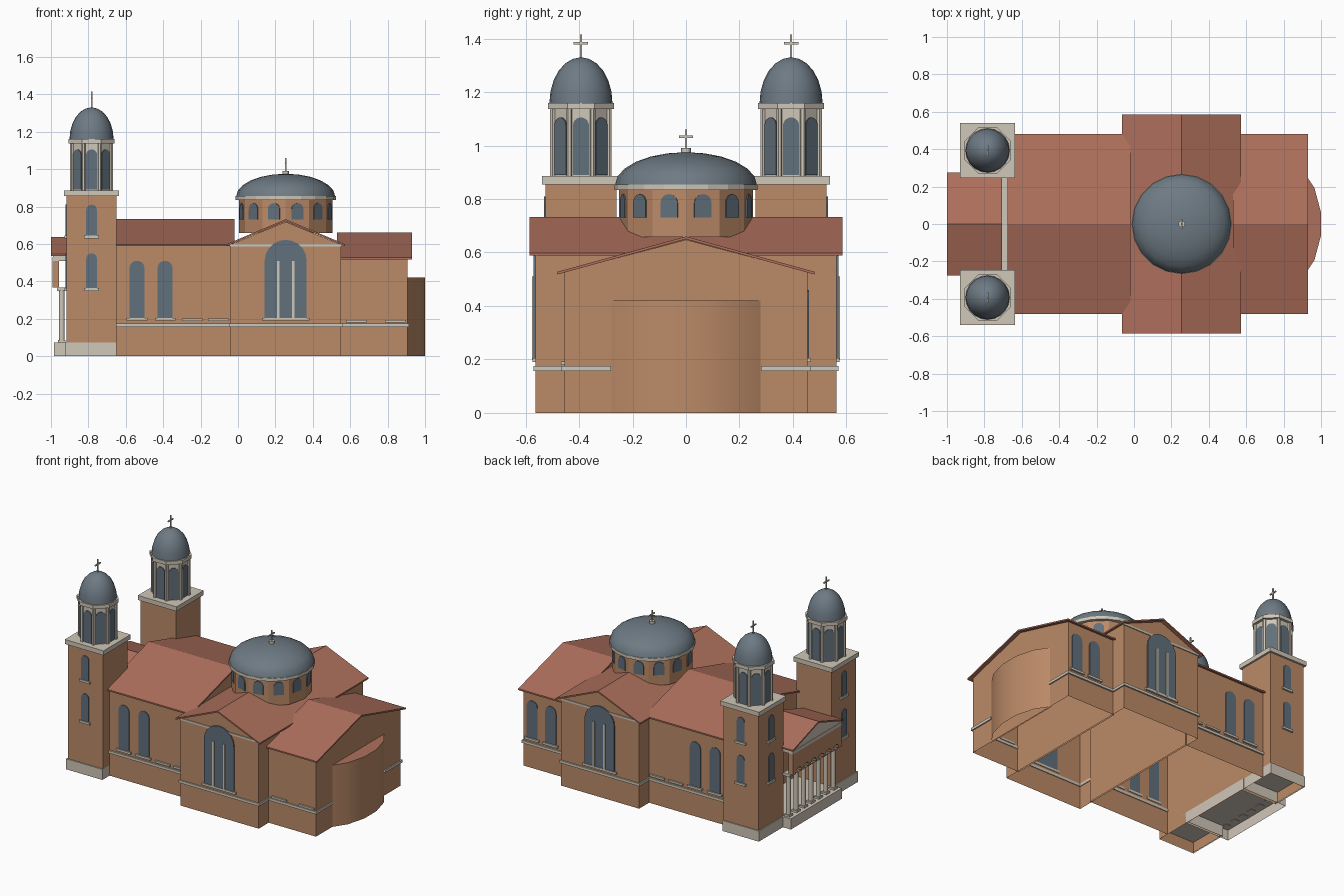
import bpy, bmesh
from math import sin, cos, pi, radians
from mathutils import Matrix, Vector

cube = bpy.data.objects.get("Cube")
if cube:
    bpy.data.objects.remove(cube, do_unlink=True)


def material(name, rgb):
    m = bpy.data.materials.new(name)
    m.use_nodes = True
    m.diffuse_color = (*rgb, 1)
    m.node_tree.nodes["Principled BSDF"].inputs["Base Color"].default_value = (*rgb, 1)
    return m


WALL = material("brick_tan", (0.50, 0.255, 0.137))
ROOF = material("tile_red", (0.42, 0.16, 0.107))
DOME = material("slate_grey", (0.155, 0.195, 0.23))
GLASS = material("window_blue_grey", (0.12, 0.162, 0.20))
STONE = material("pale_stone", (0.63, 0.57, 0.48))


def finish(name, bm, mats, smooth=False):
    me = bpy.data.meshes.new(name)
    bm.to_mesh(me)
    bm.free()
    for m in mats:
        me.materials.append(m)
    ob = bpy.data.objects.new(name, me)
    bpy.context.collection.objects.link(ob)
    if smooth:
        bpy.ops.object.select_all(action='DESELECT')
        ob.select_set(True)
        bpy.context.view_layer.objects.active = ob
        bpy.ops.object.shade_smooth_by_angle(angle=radians(35))
    return ob


def prism(name, pts, axis, a, b, mat, hollow=False, smooth=False, matrix=None, top=None):
    """Extrude a 2D outline along an axis; hollow leaves the underside open."""
    place = {'x': lambda u, v, t: (t, u, v),
             'y': lambda u, v, t: (u, t, v),
             'z': lambda u, v, t: (u, v, t)}[axis]
    bm = bmesh.new()
    rings = [[bm.verts.new(place(u, v, t)) for u, v in pts] for t in (a, b)]
    for r in rings:
        bm.faces.new(r)
    for i in range(len(pts)):
        j = (i + 1) % len(pts)
        bm.faces.new((rings[0][i], rings[0][j], rings[1][j], rings[1][i]))
    bmesh.ops.recalc_face_normals(bm, faces=bm.faces)
    bm.normal_update()
    if hollow:
        under = [f for f in bm.faces if f.normal.z < -0.9]
        bmesh.ops.delete(bm, geom=under, context='FACES')
    if top:
        for f in bm.faces:
            f.material_index = int(f.normal.z > 0.9)
    if matrix:
        bm.transform(matrix)
    return finish(name, bm, [mat] + ([top] if top else []), smooth)


def box(name, x0, x1, y0, y1, z0, z1, mat, hollow=False, matrix=None):
    return prism(name, [(x0, y0), (x1, y0), (x1, y1), (x0, y1)], 'z', z0, z1, mat, hollow, matrix=matrix)


def ngon(n, r, cx=0, cy=0, turn=0):
    return [(cx + r * cos(turn + 2 * pi * i / n), cy + r * sin(turn + 2 * pi * i / n)) for i in range(n)]


def house(name, axis, a, b, mid, half, eave, peak):
    pts = [(mid - half, 0), (mid + half, 0), (mid + half, eave), (mid, peak), (mid - half, eave)]
    prism(name, pts, axis, a, b, WALL, hollow=True)


def gable_roof(name, axis, a, b, mid, half, eave, ridge, t=0.01):
    pts = [(mid - half, eave), (mid, ridge - t), (mid + half, eave),
           (mid + half, eave + t), (mid, ridge), (mid - half, eave + t)]
    prism(name, pts, axis, a, b, ROOF)


def facing(x, y, angle):
    """Frame whose local -y points outward, turned by angle about z."""
    return Matrix.Translation((x, y, 0)) @ Matrix.Rotation(angle, 4, 'Z')


def window(name, x, y, angle, w, z0, z1, sill=0.0, thick=0.005):
    r = w / 2
    arc = [(r * cos(pi * i / 10), z1 - r + r * sin(pi * i / 10)) for i in range(11)]
    m = facing(x, y, angle)
    prism(name, [(-r, z0), (r, z0)] + arc, 'y', -thick, 0.002, GLASS, matrix=m)
    if sill:
        box(name + "_sill", -sill / 2, sill / 2, -0.012, 0.004, z0 - 0.013, z0 + 0.002, STONE, matrix=m)


def dome(name, x, y, z, r, h):
    bm = bmesh.new()
    bmesh.ops.create_uvsphere(bm, u_segments=20, v_segments=12, radius=1)
    low = [v for v in bm.verts if v.co.z < -0.01]
    bmesh.ops.delete(bm, geom=low, context='VERTS')
    bm.transform(Matrix.Translation((x, y, z)) @ Matrix.Diagonal((r, r, h, 1)))
    finish(name, bm, [DOME], True)


def cross(name, x, y, z, h):
    t = 0.004
    box(name + "_post", x - t, x + t, y - t, y + t, z, z + h, STONE)
    arm = z + h * 0.64
    box(name + "_arm", x - t, x + t, y - 0.027, y + 0.027, arm - t, arm + t, STONE)


# Main body: nave, transept, east arm
CX = 0.255
house("nave_walls", 'x', -0.65, -0.03, 0, 0.455, 0.595, 0.718)
house("transept_walls", 'y', -0.562, 0.562, CX, 0.295, 0.597, 0.718)
house("east_arm_walls", 'x', 0.54, 0.907, 0, 0.455, 0.526, 0.648)
gable_roof("nave_roof", 'x', -0.675, -0.02, 0, 0.48, 0.588, 0.732)
gable_roof("transept_roof", 'y', -0.585, 0.585, CX, 0.318, 0.588, 0.732)
gable_roof("east_arm_roof", 'x', 0.53, 0.93, 0, 0.48, 0.518, 0.66)

# Rounded apse
arc = [(0.5 + 0.503 * cos(radians(d)), 0.503 * sin(radians(d))) for d in (-37.5, -22.5, -7.5, 7.5, 22.5, 37.5)]
arc = [(0.9, -0.29)] + arc[1:-1] + [(0.9, 0.29)]
prism("apse", arc, 'z', 0, 0.42, WALL, hollow=True, smooth=True, top=ROOF)

# Wall bands, windows and sills on both long sides
BZ = (0.157, 0.175)
for s, side in ((-1, "right"), (1, "left")):
    turn = 0 if s < 0 else pi

    def band(name, x0, x1, y0, y1, z=BZ):
        box(f"{name}_{side}", x0, x1, *sorted((s * y0, s * y1)), *z, STONE)

    band("nave_band", -0.65, -0.04, 0.45, 0.465)
    band("transept_band", -0.048, 0.558, 0.557, 0.571)
    band("transept_west_band", -0.048, -0.035, 0.455, 0.56)
    band("transept_east_band", 0.545, 0.558, 0.455, 0.56)
    band("east_arm_band", 0.55, 0.915, 0.45, 0.465)
    band("east_wall_band", 0.902, 0.915, 0.28, 0.455)
    band("gable_cornice", -0.045, 0.555, 0.558, 0.568, (0.586, 0.599))

    for x in (-0.54, -0.39):
        window(f"nave_window_{side}", x, s * 0.455, turn, 0.08, 0.203, 0.51, 0.11)
    for x in (-0.245, -0.105):
        band("nave_ledge", x - 0.055, x + 0.055, 0.45, 0.467, (0.187, 0.2))
    if s > 0:
        for x in (0.70, 0.84):
            window("east_arm_window_left", x, 0.455, turn, 0.08, 0.203, 0.46, 0.11)
    else:
        for x in (0.633, 0.84):
            band("east_arm_ledge", x - 0.055, x + 0.055, 0.45, 0.467, (0.18, 0.192))

    # Great transept window with mullions
    window(f"transept_window_{side}", CX, s * 0.562, turn, 0.225, 0.203, 0.622, 0.255, 0.008)
    for dx in (-0.04, 0.04):
        band("mullion", CX + dx - 0.006, CX + dx + 0.006, 0.56, 0.576, (0.2, 0.51))

# Central drum and dome
prism("drum", ngon(12, 0.25, CX, 0), 'z', 0.658, 0.84, WALL)
for i in range(12):
    a = radians(15 + 30 * i)
    ap = 0.25 * cos(radians(15))
    window("drum_window", CX + ap * cos(a), ap * sin(a), a + pi / 2, 0.066, 0.73, 0.818)
prism("drum_cornice", ngon(20, 0.268, CX, 0), 'z', 0.834, 0.855, STONE)
dome("main_dome", CX, 0, 0.853, 0.265, 0.122)
prism("main_finial", ngon(12, 0.018, CX, 0), 'z', 0.965, 0.99, STONE, smooth=True)
cross("main_cross", CX, 0, 0.985, 0.075)

# Twin bell towers
TX = -0.783
for s, side in ((-1, "right"), (1, "left")):
    ty = s * 0.393
    h = 0.133
    box(f"tower_{side}", TX - h, TX + h, ty - h, ty + h, 0, 0.86, WALL, True)
    g = h + 0.007
    box(f"tower_base_{side}", TX - g, TX + h, ty - g, ty + g, 0, 0.072, STONE, True)
    c = 0.146
    box(f"tower_cap_{side}", TX - c, TX + c, ty - c, ty + c, 0.855, 0.886, STONE)
    for z0 in (0.362, 0.642):
        window(f"tower_window_{side}", TX, ty + s * h, 0 if s < 0 else pi, 0.057, z0, z0 + 0.188 - (z0 > 0.5) * 0.02, 0.08)
        window(f"tower_west_window_{side}", TX - h, ty, -pi / 2, 0.057, z0, z0 + 0.188 - (z0 > 0.5) * 0.02, 0.08)

    # Octagonal belfry with corner piers
    R = 0.1137
    prism(f"belfry_{side}", ngon(8, R, TX, ty, pi / 8), 'z', 0.88, 1.14, STONE)
    for i in range(8):
        a = i * pi / 4
        ap = R * cos(pi / 8)
        window(f"belfry_window_{side}", TX + ap * cos(a), ty + ap * sin(a), a + pi / 2, 0.06, 0.89, 1.105)
        v = a + pi / 8
        prism(f"belfry_pier_{side}", ngon(6, 0.011, TX + R * cos(v), ty + R * sin(v), v), 'z', 0.88, 1.14, STONE)
    prism(f"belfry_cornice_{side}", ngon(8, 0.133, TX, ty, pi / 8), 'z', 1.136, 1.16, STONE)
    dome(f"tower_dome_{side}", TX, ty, 1.158, 0.118, 0.172)
    cross(f"tower_cross_{side}", TX, ty, 1.325, 0.09)

# Entrance portico: floor, columns, arcade, pediment and roof
box("portico_floor", -0.983, -0.645, -0.275, 0.275, 0, 0.072, STONE, True)
N, STEP = 7, 0.08
ys = [(i - (N - 1) / 2) * STEP for i in range(N)]
for y in ys:
    prism("portico_column", ngon(12, 0.015, -0.942, y), 'z', 0.07, 0.35, STONE, smooth=True)
    box("column_capital", -0.967, -0.917, y - 0.022, y + 0.022, 0.347, 0.366, STONE)
    box("column_foot", -0.962, -0.922, y - 0.02, y + 0.02, 0.07, 0.085, STONE)
outline = [(-0.262, 0.51), (-0.262, 0.366)]
for y in ys[:-1]:
    outline += [(y + STEP / 2 - 0.03 * cos(pi * k / 8), 0.366 + 0.005 * (0 < k < 8) + 0.03 * sin(pi * k / 8))
                for k in range(9)]
outline += [(0.262, 0.366), (0.262, 0.51)]
prism("portico_arcade", outline, 'x', -0.992, -0.957, WALL)
box("portico_architrave", -0.992, -0.71, -0.265, 0.265, 0.51, 0.53, STONE)
prism("portico_pediment", [(-0.265, 0.53), (0.265, 0.53), (0.265, 0.54), (0, 0.628), (-0.265, 0.54)],
      'x', -0.988, -0.71, STONE)
gable_roof("portico_roof", 'x', -1.0, -0.705, 0, 0.275, 0.535, 0.637)
